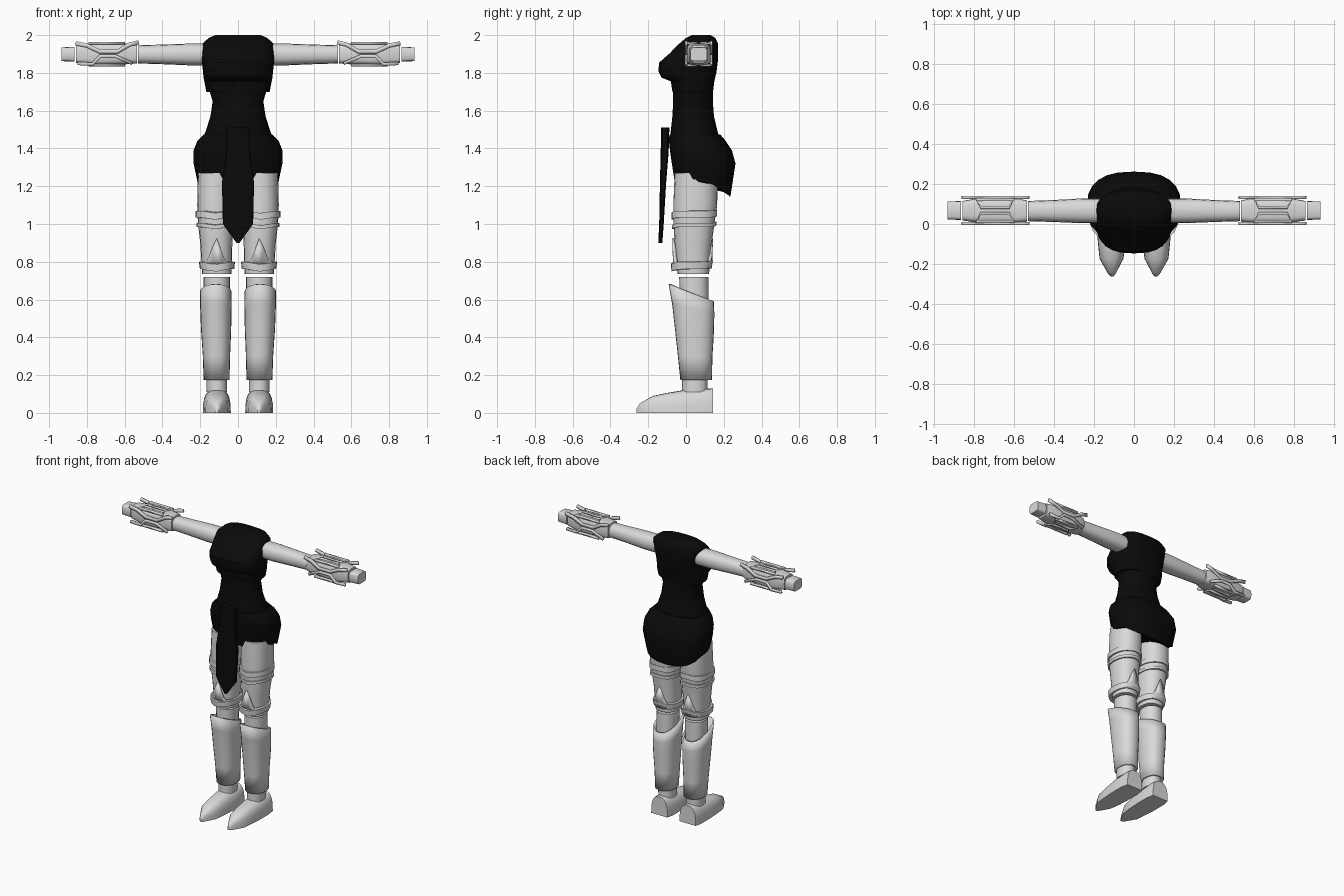
import bpy, bmesh, math
from mathutils import Vector

if "Cube" in bpy.data.objects:
    bpy.data.objects.remove(bpy.data.objects["Cube"])


def material(name, rgb):
    m = bpy.data.materials.new(name)
    m.diffuse_color = (*rgb, 1)
    m.use_nodes = True
    m.node_tree.nodes["Principled BSDF"].inputs["Base Color"].default_value = m.diffuse_color
    return m


WHITE = material("pale_grey", (0.7, 0.7, 0.7))
BLACK = material("black", (0.003, 0.003, 0.003))


def finish(name, bm, mat, mirror=False, shell=0, offset=-1, angle=35):
    bmesh.ops.recalc_face_normals(bm, faces=bm.faces)
    me = bpy.data.meshes.new(name)
    bm.to_mesh(me)
    bm.free()
    me.materials.append(mat)
    ob = bpy.data.objects.new(name, me)
    bpy.context.collection.objects.link(ob)
    bpy.ops.object.select_all(action='DESELECT')
    ob.select_set(True)
    bpy.context.view_layer.objects.active = ob
    bpy.ops.object.shade_smooth_by_angle(angle=math.radians(angle))
    if shell:
        s = ob.modifiers.new("thickness", 'SOLIDIFY')
        s.thickness, s.offset = shell, offset
    if mirror:
        ob.modifiers.new("other_side", 'MIRROR')
    return ob


def loft(name, rings, mat, axis='Z', n=20, power=2.2, cap=True, warp=None, **kw):
    """Rings are (position, a0, a1, b0, b1): bounds of a rounded section along an axis."""
    bm = bmesh.new()
    loops = []
    for i, (t, a0, a1, b0, b1) in enumerate(rings):
        loop = []
        for k in range(n):
            w = 2 * math.pi * k / n
            c, s = math.cos(w), math.sin(w)
            a = (a0 + a1) / 2 + (a1 - a0) / 2 * math.copysign(abs(c) ** (2 / power), c)
            b = (b0 + b1) / 2 + (b1 - b0) / 2 * math.copysign(abs(s) ** (2 / power), s)
            p = {'Z': (a, b, t), 'X': (t, a, b), 'Y': (a, t, b)}[axis]
            p = Vector(p)
            loop.append(bm.verts.new(warp(p, i) if warp else p))
        loops.append(loop)
    for lo, hi in zip(loops, loops[1:]):
        for k in range(n):
            j = (k + 1) % n
            bm.faces.new((lo[k], lo[j], hi[j], hi[k]))
    if cap:
        bm.faces.new(loops[0])
        bm.faces.new(loops[-1])
    return finish(name, bm, mat, **kw)


def band(name, pts, width, place, closed=False):
    """Raised flat strip along a 2D path, placed on a surface."""
    bm = bmesh.new()
    pts = [Vector(p) for p in pts]
    n = len(pts)
    pairs = []
    for i, p in enumerate(pts):
        before = pts[i - 1] if closed or i else p
        after = pts[(i + 1) % n] if closed or i < n - 1 else p
        d = (after - before).normalized()
        off = Vector((-d.y, d.x)) * width / 2
        pairs.append([bm.verts.new(place(*(p + off))), bm.verts.new(place(*(p - off)))])
    for i in range(n if closed else n - 1):
        a, b = pairs[i], pairs[(i + 1) % n]
        bm.faces.new((a[0], a[1], b[1], b[0]))
    finish(name, bm, WHITE, mirror=True, shell=0.014, offset=0)


# Torso: waist, rib edge, bust and shoulders
loft("torso", [
    (1.44, -.19, .19, -.085, .18), (1.50, -.168, .168, -.08, .165),
    (1.57, -.146, .146, -.072, .148), (1.65, -.134, .134, -.068, .142),
    (1.70, -.15, .15, -.068, .142)], BLACK, n=24)
loft("chest", [
    (1.70, -.168, .168, -.072, .143), (1.755, -.178, .178, -.08, .15),
    (1.775, -.182, .182, -.13, .155), (1.81, -.186, .186, -.147, .162),
    (1.855, -.19, .19, -.142, .168), (1.90, -.193, .193, -.09, .17),
    (1.955, -.188, .188, -.035, .17), (1.985, -.155, .155, 0, .155),
    (2.0, -.12, .12, .03, .13)], BLACK, n=24, power=2.6)


# Hip skirt, dropping to a point at the back
def skirt_drop(p, i):
    if i == 0 and p.y > .12:
        p.z -= (p.y - .12) * .7
    return p


loft("hip_skirt", [
    (1.225, -.215, .215, -.06, .235), (1.32, -.235, .235, -.075, .262),
    (1.39, -.235, .235, -.085, .243), (1.44, -.215, .215, -.09, .21),
    (1.475, -.18, .18, -.088, .18)], BLACK, n=24, power=2.5, warp=skirt_drop)

# Hanging front panel
loft("front_panel", [
    (.90, -.008, .008, -.147, -.125), (1.0, -.08, .08, -.142, -.118),
    (1.22, -.085, .085, -.138, -.105), (1.38, -.062, .062, -.134, -.092),
    (1.51, -.06, .06, -.132, -.088)], BLACK, n=16, power=4)

# Thighs and their raised bands
loft("thigh", [
    (.735, .034, .19, -.045, .122), (.90, .03, .2, -.06, .137),
    (1.0, .025, .212, -.066, .15), (1.1, .022, .216, -.067, .165),
    (1.27, .02, .212, -.06, .168)], WHITE, mirror=True, power=2.3)


def front_dip(amount):
    def warp(p, i):
        p.z -= amount * max(0, 1 - abs(p.x - .12) / .08) * (1 if p.y < .04 else -.6)
        return p
    return warp


for nm, z0, z1, g in (("thigh_band", 1.035, 1.07, .01), ("thigh_lower_band", .985, 1.005, .007)):
    loft(nm, [(z, .025 - g, .214 + g, -.068 - g, .155 + g) for z in (z0, z1)],
         WHITE, mirror=True, power=2.3, warp=front_dip(.012))


# Knee guard with a spike at front and back
def knee_spike(p, i):
    if i == 1:
        p.z += .13 * max(0, 1 - abs(p.x - .115) / .05)
    return p


loft("knee_guard", [(.765, .022, .2, -.068, .138), (.80, .02, .205, -.073, .143)],
     WHITE, mirror=True, n=32, power=2.3, cap=False, warp=knee_spike, shell=.016)
loft("knee_band", [(.762, .02, .202, -.077, .136), (.80, .016, .207, -.08, .143)],
     WHITE, mirror=True, n=24, power=2.4, warp=front_dip(.015))

# Calf and hollow shin guard with a sloping top
loft("calf", [(.11, .057, .167, -.02, .114), (.3, .06, .17, -.02, .115),
              (.56, .045, .182, -.033, .12), (.72, .042, .182, -.036, .12)],
     WHITE, mirror=True)


def slope_top(p, i):
    t = (p.z - .175) / .47
    p.z = .175 + t * (.471 - .375 * p.y * t)
    return p


loft("shin_guard", [
    (.175, .045, .182, -.03, .137), (.30, .042, .186, -.043, .14),
    (.45, .036, .196, -.06, .148), (.56, .034, .2, -.074, .15),
    (.645, .034, .202, -.092, .148)],
    WHITE, mirror=True, n=24, power=2.3, cap=False, warp=slope_top, shell=.012)


# Boots with flat soles and pointed toes
def flat_sole(p, i):
    p.z = max(p.z, 0)
    return p


loft("boot", [
    (-.262, .102, .118, -.02, .02), (-.245, .09, .132, -.05, .05),
    (-.175, .053, .172, -.09, .09), (-.10, .043, .18, -.106, .106),
    (-.015, .038, .186, -.12, .12), (.09, .038, .186, -.128, .128),
    (.142, .048, .176, -.13, .13)],
    WHITE, mirror=True, axis='Y', n=24, power=2.8, warp=flat_sole, angle=45)

# Arms, gauntlets and hands
loft("upper_arm", [
    (.16, .005, .128, 1.84, 1.955), (.26, .004, .128, 1.84, 1.955),
    (.40, .01, .12, 1.846, 1.95), (.53, .014, .115, 1.85, 1.946)],
    WHITE, mirror=True, axis='X', n=16, power=2.4)
loft("gauntlet", [
    (.535, .012, .118, 1.85, 1.952), (.60, .004, .131, 1.845, 1.956),
    (.77, .004, .131, 1.84, 1.956), (.858, .018, .115, 1.852, 1.948)],
    WHITE, mirror=True, axis='X', n=24, power=4)
loft("hand", [(.865, .02, .115, 1.86, 1.938), (.934, .023, .112, 1.862, 1.935)],
     WHITE, mirror=True, axis='X', n=16, power=5)

# Crossing bands on the gauntlet front and back
for side, y in (("front", .002), ("back", .133)):
    def upright(u, v, y=y):
        return Vector((u, y, v))
    band(f"gauntlet_{side}_upper_band",
         [(.525, 1.962), (.575, 1.95), (.64, 1.912), (.73, 1.912), (.80, 1.945), (.86, 1.957)],
         .022, upright)
    band(f"gauntlet_{side}_lower_band",
         [(.56, 1.85), (.65, 1.888), (.73, 1.888), (.77, 1.846), (.85, 1.85)], .018, upright)

# Trapezoid frames on the gauntlet top and bottom
for side, z in (("top", 1.957), ("bottom", 1.841)):
    def level(u, v, z=z):
        return Vector((u, v, z))
    for s in (1, -1):
        band(f"gauntlet_{side}_frame",
             [(.60, .068 + .055 * s), (.79, .068 + .055 * s),
              (.765, .068 + .014 * s), (.625, .068 + .014 * s)], .014, level, closed=True)
